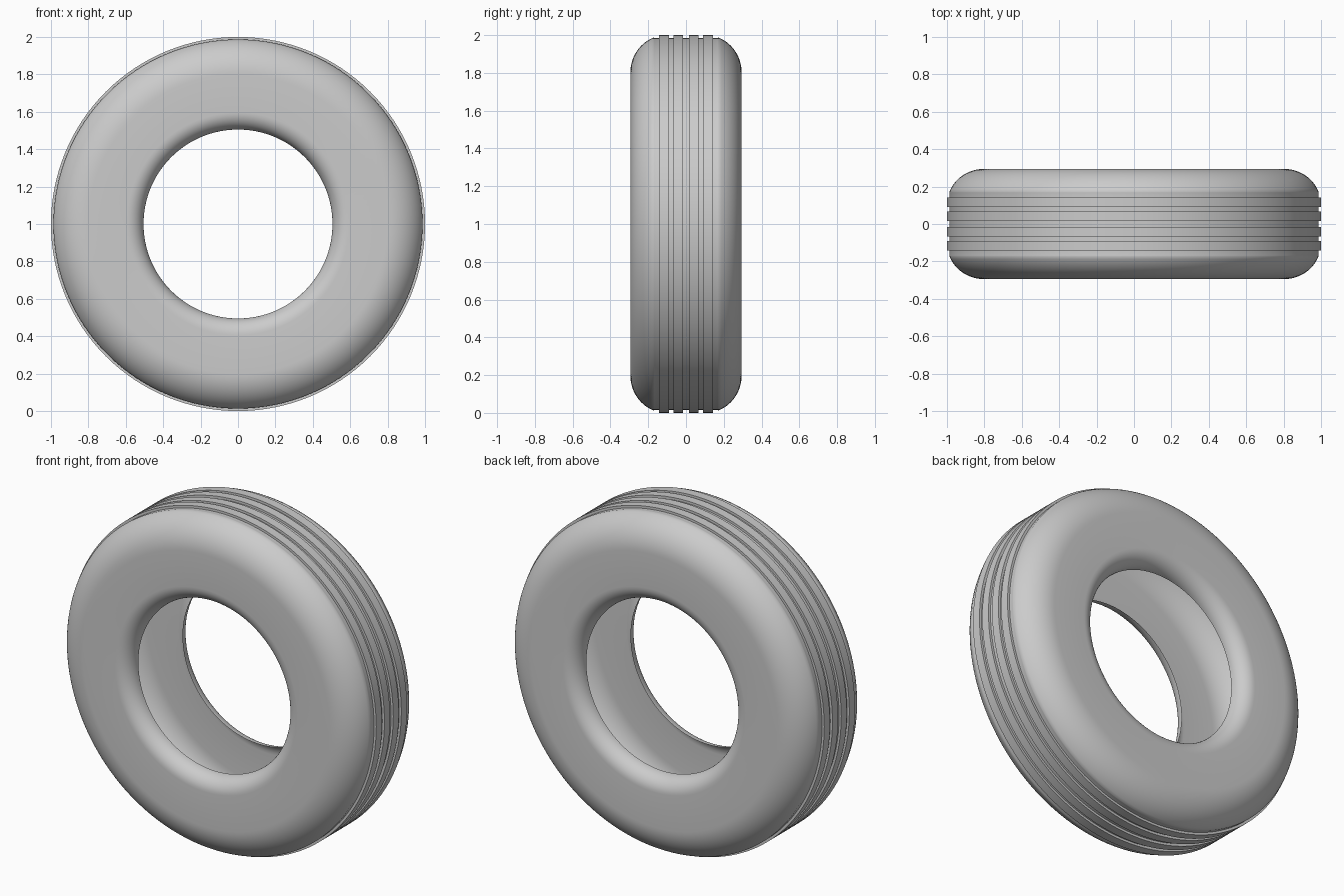
import bpy, bmesh, math
from mathutils import Vector, Matrix

default = bpy.data.objects.get("Cube")
if default:
    bpy.data.objects.remove(default, do_unlink=True)

SEGMENTS = 128
HALF_WIDTH = 0.295
BASE_R, RIB_R = 0.986, 1.0


def arc(cy, cr, ay, ar, start, end, steps):
    """Elliptical arc of (y, radius) points, angles in degrees."""
    pts = []
    for i in range(steps + 1):
        a = math.radians(start + (end - start) * i / steps)
        pts.append((cy + ay * math.cos(a), cr + ar * math.sin(a)))
    return pts


# Half profile: inner bead, flat sidewall, rounded shoulder
half = arc(HALF_WIDTH - 0.09, 0.595, 0.09, 0.09, -90, 0, 10)
half += arc(HALF_WIDTH - 0.19, 0.80, 0.19, 0.2, 0, 69, 14)

# Tread: raised ribs separated by narrow grooves
half.append((0.168, BASE_R))
for inner, outer in ((0.09, 0.143), (0.015, 0.067)):
    half += [(outer, BASE_R), (outer, RIB_R), (inner, RIB_R), (inner, BASE_R)]
profile = half + [(-y, r) for y, r in reversed(half)]

# Revolve the open profile around the axle
bm = bmesh.new()
verts = [bm.verts.new((0, y, r)) for y, r in profile]
edges = [bm.edges.new(pair) for pair in zip(verts, verts[1:])]
bmesh.ops.spin(bm, geom=verts + edges, cent=(0, 0, 0), axis=(0, 1, 0),
               angle=math.tau, steps=SEGMENTS, use_merge=True)
bmesh.ops.remove_doubles(bm, verts=bm.verts, dist=0.0001)
bmesh.ops.recalc_face_normals(bm, faces=bm.faces)

# Make the sidewalls face outward
wall = max(bm.faces, key=lambda f: f.calc_center_median().y)
if wall.normal.y < 0:
    bmesh.ops.reverse_faces(bm, faces=bm.faces)
bmesh.ops.translate(bm, verts=bm.verts, vec=(0, 0, 1))

mesh = bpy.data.meshes.new("tire")
bm.to_mesh(mesh)
bm.free()
tire = bpy.data.objects.new("tire", mesh)
bpy.context.collection.objects.link(tire)

# Plain grey rubber
rubber = bpy.data.materials.new("grey_rubber")
rubber.use_nodes = True
color = (0.6, 0.6, 0.6, 1)
rubber.diffuse_color = color
rubber.node_tree.nodes["Principled BSDF"].inputs["Base Color"].default_value = color
mesh.materials.append(rubber)

# Smooth shading with crisp rib edges
bpy.context.view_layer.objects.active = tire
tire.select_set(True)
bpy.ops.object.shade_smooth_by_angle(angle=math.radians(35))
